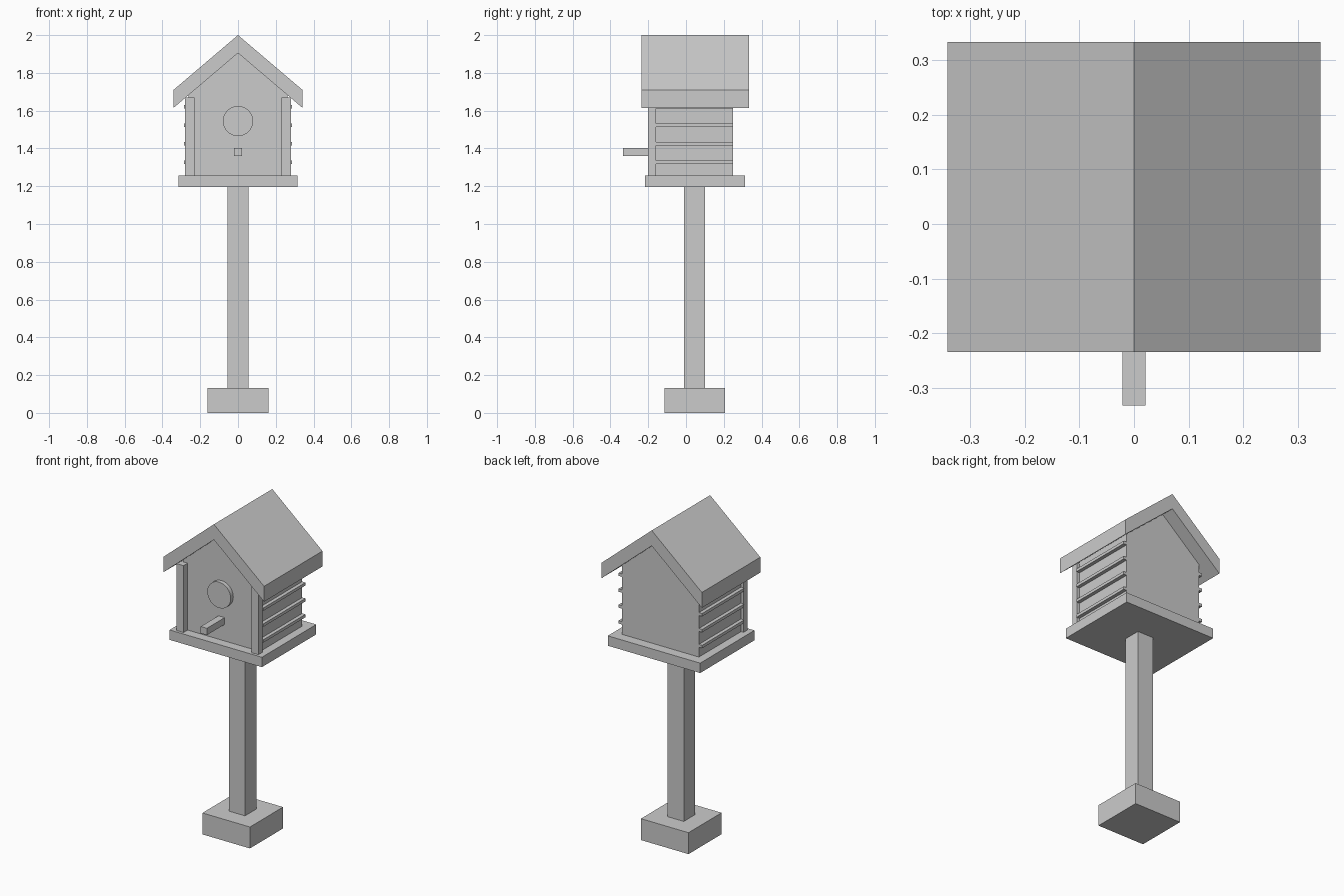
import bpy
import bmesh

default = bpy.data.objects.get("Cube")
if default:
    bpy.data.objects.remove(default, do_unlink=True)

# One plain grey for the whole model
grey = bpy.data.materials.new("plain_grey")
grey.use_nodes = True
colour = (0.6, 0.6, 0.6, 1)
grey.diffuse_color = colour
grey.node_tree.nodes["Principled BSDF"].inputs["Base Color"].default_value = colour


def prism(name, profile, y0, y1):
    """Extrude an (x, z) outline along y."""
    bm = bmesh.new()
    face = bm.faces.new([bm.verts.new((x, y0, z)) for x, z in profile])
    ext = bmesh.ops.extrude_face_region(bm, geom=[face])
    verts = [v for v in ext["geom"] if isinstance(v, bmesh.types.BMVert)]
    bmesh.ops.translate(bm, verts=verts, vec=(0, y1 - y0, 0))
    bmesh.ops.recalc_face_normals(bm, faces=bm.faces)
    mesh = bpy.data.meshes.new(name)
    bm.to_mesh(mesh)
    bm.free()
    mesh.materials.append(grey)
    obj = bpy.data.objects.new(name, mesh)
    bpy.context.collection.objects.link(obj)
    return obj


def box(name, x0, x1, y0, y1, z0, z1):
    return prism(name, [(x0, z0), (x1, z0), (x1, z1), (x0, z1)], y0, y1)


# Foot, pole and platform
box("foot_block", -0.162, 0.162, -0.115, 0.207, 0, 0.132)
box("pole", -0.055, 0.055, -0.01, 0.1, 0.132, 1.197)
box("platform", -0.315, 0.315, -0.217, 0.312, 1.197, 1.258)

# Gabled house body
ridge, under, slope = 2.0, 1.905, 0.85
wall = 0.263
wall_top = under - slope * wall
front, back = -0.16, 0.25
prism("house_body", [(-wall, 1.258), (wall, 1.258), (wall, wall_top),
                     (0, under), (-wall, wall_top)], front, back)

# Roof with upright eave ends
eave = 0.342
drop = slope * eave
prism("roof", [(0, ridge), (eave, ridge - drop), (eave, under - drop), (0, under),
               (-eave, under - drop), (-eave, ridge - drop)], -0.235, 0.334)

# Corner posts and side slats
for label, s in (("left", 1), ("right", -1)):
    box(label + "_corner_post", s * 0.231, s * 0.28, -0.2, front, 1.258, 1.67)
    for i in range(4):
        z = 1.318 + i * 0.098
        box(f"{label}_slat_{i + 1}", s * wall, s * 0.285, front, back, z, z + 0.018)

# Entrance disc and perch
bpy.ops.mesh.primitive_cylinder_add(vertices=32, radius=0.08, depth=0.025,
                                    location=(0, front - 0.0125, 1.545),
                                    rotation=(1.570796, 0, 0))
disc = bpy.context.object
disc.name = "entrance_disc"
disc.data.materials.append(grey)
bpy.ops.object.shade_smooth_by_angle()
box("perch", -0.021, 0.021, -0.333, front, 1.36, 1.402)
